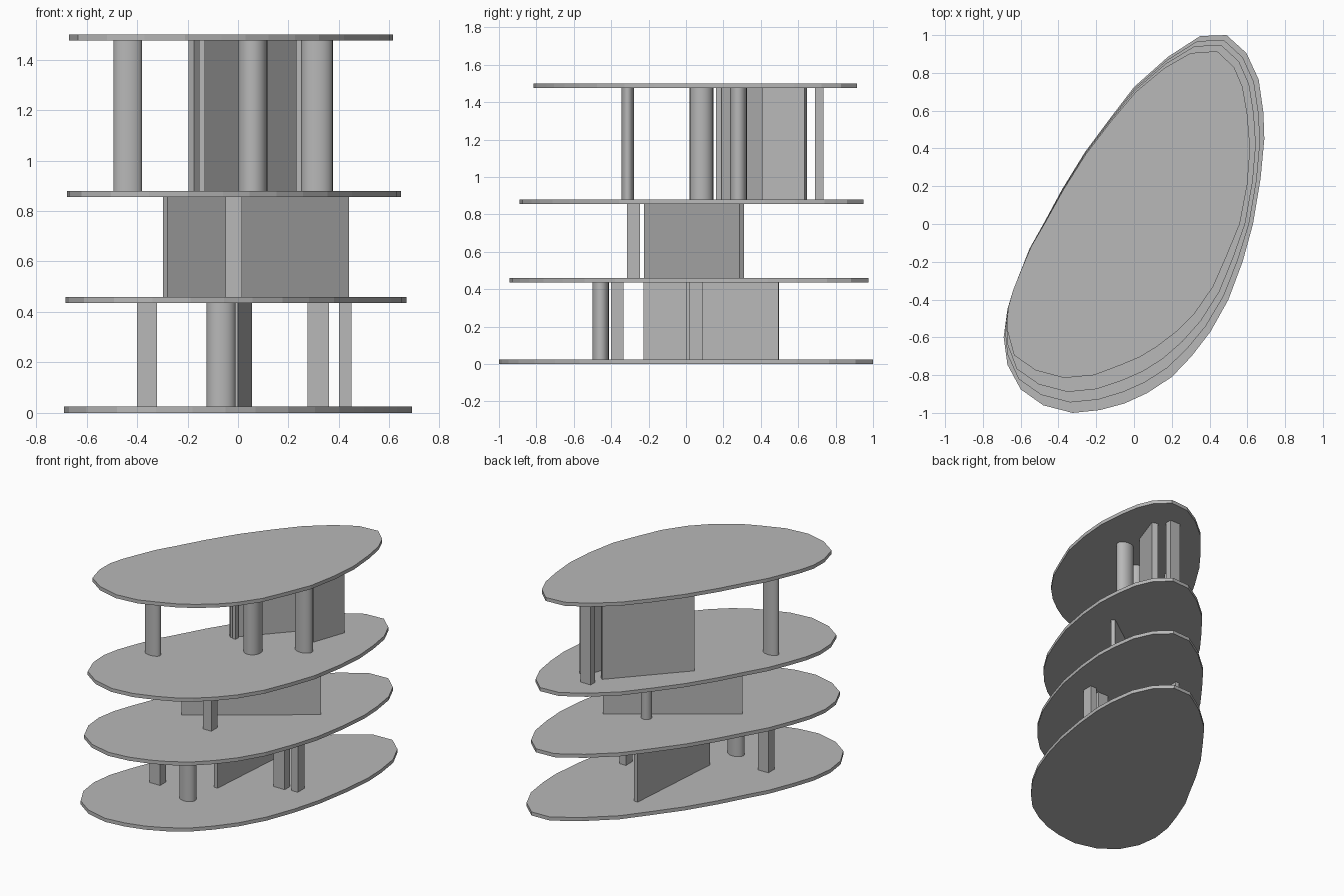
import bpy
import bmesh
import math
from mathutils import Vector

default_cube = bpy.data.objects.get("Cube")
if default_cube:
    bpy.data.objects.remove(default_cube, do_unlink=True)

# One plain grey for the whole building
grey = bpy.data.materials.new("plain_grey")
grey.use_nodes = True
grey.diffuse_color = (0.48, 0.48, 0.48, 1)
grey.node_tree.nodes["Principled BSDF"].inputs["Base Color"].default_value = grey.diffuse_color


def extrude_outline(name, outline, bottom, top, smooth=False):
    """Make a solid by raising a closed plan outline from bottom to top."""
    bm = bmesh.new()
    base = bm.faces.new([bm.verts.new((x, y, bottom)) for x, y in outline])
    raised = bmesh.ops.extrude_face_region(bm, geom=[base])["geom"]
    moved = [v for v in raised if isinstance(v, bmesh.types.BMVert)]
    bmesh.ops.translate(bm, verts=moved, vec=(0, 0, top - bottom))
    bmesh.ops.recalc_face_normals(bm, faces=bm.faces)
    mesh = bpy.data.meshes.new(name)
    bm.to_mesh(mesh)
    bm.free()
    mesh.materials.append(grey)
    part = bpy.data.objects.new(name, mesh)
    bpy.context.collection.objects.link(part)
    if smooth:
        for other in bpy.context.selected_objects:
            other.select_set(False)
        part.select_set(True)
        bpy.context.view_layer.objects.active = part
        bpy.ops.object.shade_smooth_by_angle(angle=math.radians(40))
    return part


def box_column(name, storey, x_min, x_max, y_min, y_max):
    corners = [(x_min, y_min), (x_max, y_min), (x_max, y_max), (x_min, y_max)]
    extrude_outline(name, corners, *storey)


def round_column(name, storey, x, y, radius_x, radius_y, sides=24):
    turns = [math.tau * i / sides for i in range(sides)]
    ring = [(x + radius_x * math.cos(t), y + radius_y * math.sin(t)) for t in turns]
    extrude_outline(name, ring, *storey, smooth=True)


def wall(name, storey, start, end, thickness):
    a, b = Vector(start), Vector(end)
    along = (b - a).normalized()
    side = Vector((-along.y, along.x)) * thickness / 2
    extrude_outline(name, [a - side, b - side, b + side, a + side], *storey)


# Slanted egg outlines of the lowest and the highest slab
low_outline = [
    (.35, .995), (.49, 1), (.595, .905), (.66, .765), (.685, .59), (.69, .45),
    (.67, .24), (.63, 0), (.575, -.2), (.5, -.4), (.405, -.57), (.305, -.7),
    (.2, -.81), (.07, -.895), (-.05, -.95), (-.18, -.985), (-.325, -1),
    (-.48, -.96), (-.6, -.875), (-.67, -.745), (-.69, -.6), (-.67, -.45),
    (-.62, -.3), (-.553, -.13), (-.48, 0), (-.38, .185), (-.26, .38),
    (-.13, .555), (0, .725), (.18, .885)]
high_outline = [
    (.3, .905), (.44, .915), (.53, .83), (.575, .725), (.6, .58), (.615, .4),
    (.6, .21), (.56, 0), (.49, -.17), (.42, -.33), (.32, -.475), (.225, -.57),
    (.12, -.65), (.03, -.705), (-.065, -.745), (-.21, -.8), (-.37, -.815),
    (-.52, -.775), (-.635, -.695), (-.67, -.565), (-.668, -.45), (-.64, -.35),
    (-.6, -.25), (-.545, -.12), (-.475, 0), (-.375, .18), (-.255, .37),
    (-.125, .54), (.01, .7), (.16, .825)]

# Four floor slabs, shrinking towards the roof
thick = 0.025
slabs = [("ground_slab", 0, 0), ("second_slab", .435, .3),
         ("third_slab", .855, .6), ("roof_slab", 1.475, 1)]
for name, level, blend in slabs:
    outline = [Vector(p).lerp(Vector(q), blend) for p, q in zip(low_outline, high_outline)]
    extrude_outline(name, outline, level, level + thick)

# Each storey fills the gap between two slabs
lower, middle, upper = [(a[1] + thick, b[1]) for a, b in zip(slabs, slabs[1:])]

# Lower storey
box_column("lower_front_post", lower, -.4, -.32, -.4, -.335)
box_column("lower_wide_post", lower, .275, .36, 0, .06)
box_column("lower_narrow_post", lower, .4, .45, .015, .09)
round_column("lower_round_column", lower, -.067, -.457, .058, .044)
wall("lower_wall", lower, (-.015, -.225), (.04, .495), .03)

# Middle storey
box_column("middle_post", middle, -.05, .015, -.315, -.245)
round_column("middle_round_column", middle, .17, .19, .035, .035)
wall("middle_wall", middle, (-.288, -.213), (.432, .298), .03)

# Upper storey
round_column("upper_front_column", upper, -.437, -.312, .057, .033)
round_column("upper_centre_column", upper, .058, .083, .058, .063)
round_column("upper_side_column", upper, .313, .28, .063, .045)
box_column("upper_back_post", upper, .22, .3, .69, .735)
box_column("upper_thin_post", upper, -.155, -.13, .16, .19)
wall("upper_long_wall", upper, (-.185, .175), (.22, .615), .03)
wall("upper_short_wall", upper, (.275, .415), (.355, .64), .045)
